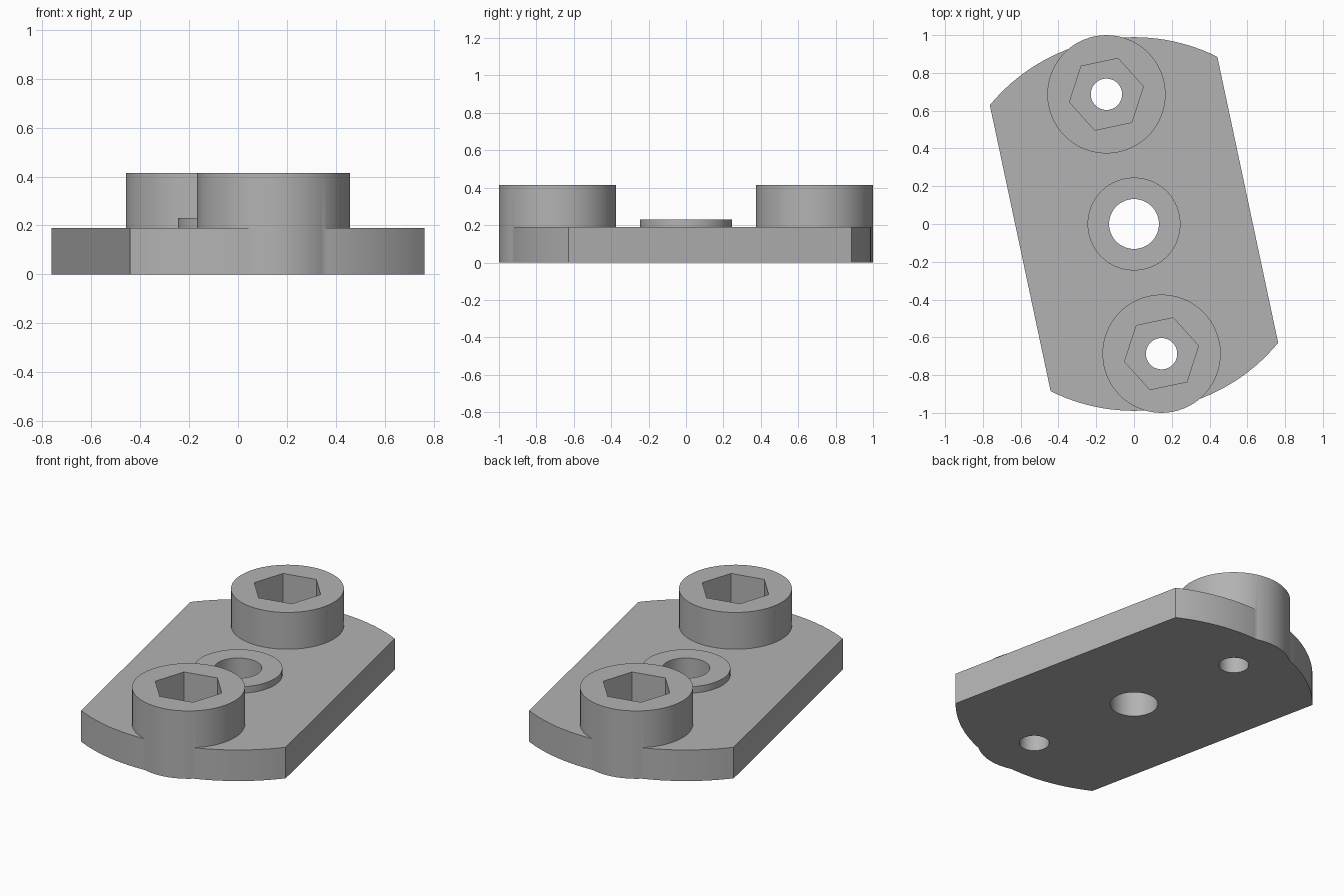
import bpy
import bmesh
from math import radians, sin, cos, pi
from mathutils import Vector

TILT = radians(12)          # the whole plan is turned by this angle
AXIS = Vector((-sin(TILT), cos(TILT)))
BOSS_OFFSET = 0.702
PLATE_TOP, WASHER_TOP, BOSS_TOP, POCKET_FLOOR = 0.19, 0.23, 0.415, 0.19

cube = bpy.data.objects.get("Cube")
if cube:
    bpy.data.objects.remove(cube, do_unlink=True)

grey = bpy.data.materials.new("plain grey")
grey.use_nodes = True
colour = (0.45, 0.45, 0.45, 1)
grey.diffuse_color = colour
grey.node_tree.nodes["Principled BSDF"].inputs["Base Color"].default_value = colour


def prism(name, points, bottom, top):
    """Extrude a plan outline, turned by TILT, between two heights."""
    bm = bmesh.new()
    c, s = cos(TILT), sin(TILT)
    face = bm.faces.new([bm.verts.new((x * c - y * s, x * s + y * c, bottom))
                         for x, y in points])
    out = bmesh.ops.extrude_face_region(bm, geom=[face])
    bmesh.ops.translate(bm, vec=(0, 0, top - bottom),
                        verts=[v for v in out["geom"] if isinstance(v, bmesh.types.BMVert)])
    bmesh.ops.recalc_face_normals(bm, faces=bm.faces)
    mesh = bpy.data.meshes.new(name)
    bm.to_mesh(mesh)
    bm.free()
    mesh.materials.append(grey)
    obj = bpy.data.objects.new(name, mesh)
    bpy.context.collection.objects.link(obj)
    return obj


def ring(radius, sides, along=0):
    return [(radius * cos(2 * pi * i / sides), along + radius * sin(2 * pi * i / sides))
            for i in range(sides)]


def combine(target, tool, operation):
    mod = target.modifiers.new(tool.name, "BOOLEAN")
    mod.operation, mod.solver, mod.object = operation, "EXACT", tool
    bpy.context.view_layer.objects.active = target
    bpy.ops.object.modifier_apply(modifier=mod.name)
    bpy.data.objects.remove(tool, do_unlink=True)


# Plate: a disc with two parallel straight sides
arc = [radians(51.5 + 77 * i / 32) for i in range(33)]
outline = [(0.989 * cos(a), 0.989 * sin(a)) for a in arc]
outline += [(-x, -y) for x, y in outline]
plate = prism("mounting_plate", outline, 0, PLATE_TOP)

# Raised bosses and the centre washer
for side in (1, -1):
    combine(plate, prism("boss", ring(0.313, 80, side * BOSS_OFFSET), 0, BOSS_TOP), "UNION")
combine(plate, prism("centre_washer", ring(0.246, 72), 0.05, WASHER_TOP), "UNION")

# Hexagonal pockets, screw holes and the centre bore
for side in (1, -1):
    at = side * BOSS_OFFSET
    combine(plate, prism("hex_pocket", ring(0.2, 6, at), POCKET_FLOOR, 0.6), "DIFFERENCE")
    combine(plate, prism("screw_hole", ring(0.083, 48, at), -0.2, 0.6), "DIFFERENCE")
combine(plate, prism("centre_bore", ring(0.132, 64), -0.2, 0.6), "DIFFERENCE")

# Smooth the round walls and keep the edges sharp
bpy.ops.object.select_all(action="DESELECT")
plate.select_set(True)
bpy.context.view_layer.objects.active = plate
bpy.ops.object.shade_smooth_by_angle(angle=radians(25))
